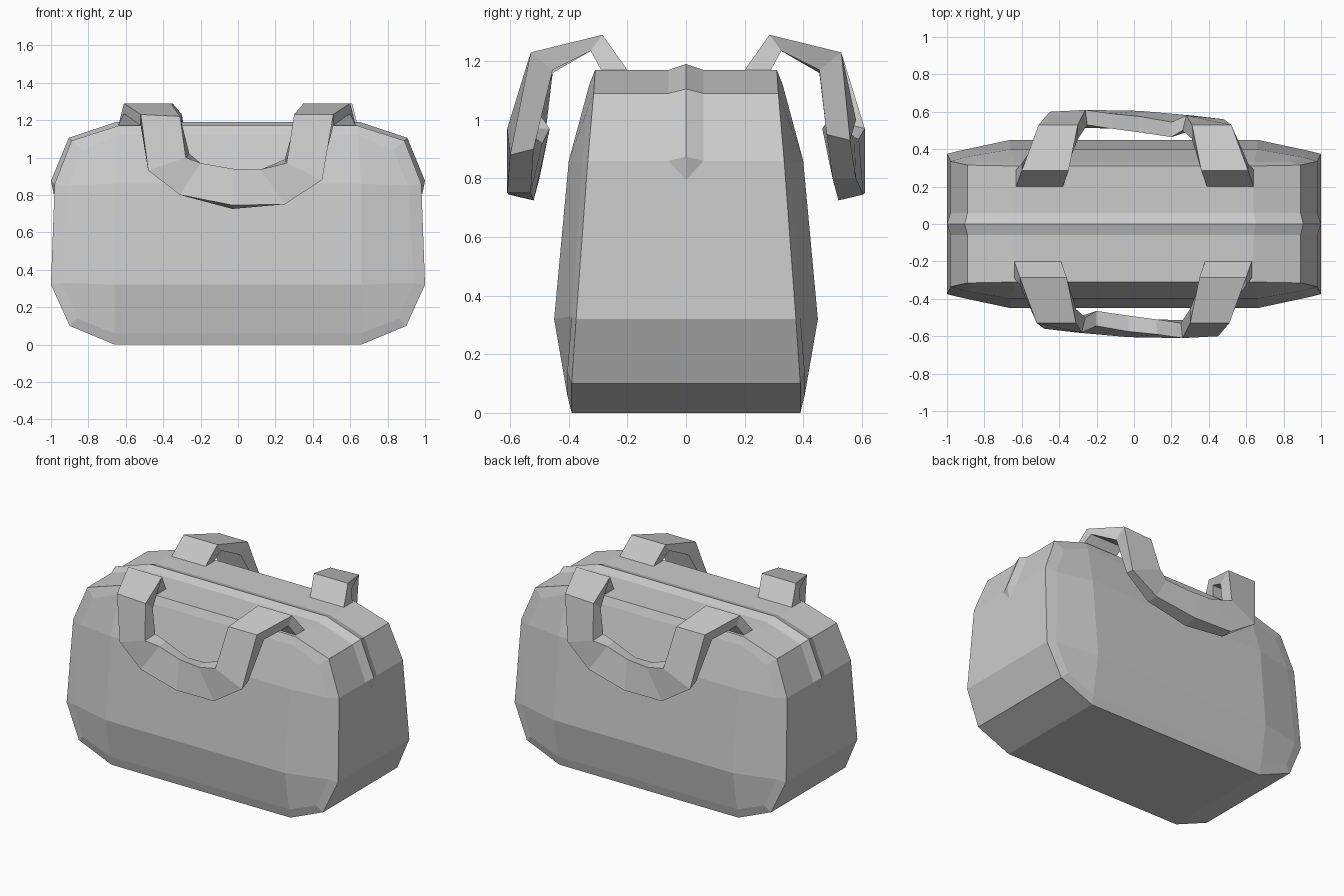
import bpy, bmesh
from mathutils import Vector

cube = bpy.data.objects.get("Cube")
if cube:
    bpy.data.objects.remove(cube, do_unlink=True)

grey = bpy.data.materials.new("grey fabric")
grey.use_nodes = True
GREY = (0.6, 0.6, 0.6, 1)
grey.diffuse_color = GREY
grey.node_tree.nodes["Principled BSDF"].inputs["Base Color"].default_value = GREY


def make_object(name, faces):
    """Build a flat shaded mesh from faces given as lists of points."""
    bm = bmesh.new()
    for face in faces:
        bm.faces.new([bm.verts.new(p) for p in face])
    bmesh.ops.remove_doubles(bm, verts=bm.verts, dist=0.0005)
    bmesh.ops.recalc_face_normals(bm, faces=bm.faces)
    mesh = bpy.data.meshes.new(name)
    bm.to_mesh(mesh)
    bm.free()
    mesh.materials.append(grey)
    obj = bpy.data.objects.new(name, mesh)
    bpy.context.collection.objects.link(obj)
    return obj


def flip(face, sx, sy):
    return [(x * sx, y * sy, z) for x, y, z in face]


# Bag body: outer rim, inset rim and the panel columns, from bottom to top
rim = [(.66, .39, 0), (.90, .39, .10), (1, .375, .32),
       (.98, .335, .86), (.89, .315, 1.09), (.64, .31, 1.17)]
inset = [(.66, .405, .06), (.86, .405, .14), (.94, .39, .33),
         (.91, .355, .85), (.83, .335, 1.04), (.64, .33, 1.12)]
column = [inset[0], (.66, .45, .32), (.66, .40, .86), inset[5]]

quarter = [[rim[i], rim[i + 1], inset[i + 1], inset[i]] for i in range(5)]
quarter += [[column[0], inset[1], inset[2], column[1]],
            [column[1], inset[2], inset[3], column[2]],
            [column[2], inset[3], inset[4], column[3]]]
body = [flip(f, sx, sy) for f in quarter for sx in (1, -1) for sy in (1, -1)]

# Middle of the front and back panels
centre = [rim[0]] + column + [rim[5]]
for lo, hi in zip(centre, centre[1:]):
    for sy in (1, -1):
        body.append(flip([lo, hi], 1, sy) + flip([hi, lo], -1, sy))

# Gusset running around the bag between the two rims
for lo, hi in zip(rim, rim[1:]):
    for sx in (1, -1):
        body.append(flip([lo, hi], sx, 1) + flip([hi, lo], sx, -1))
for p in (rim[0], rim[5]):
    body.append([flip([p], sx, sy)[0] for sx, sy in ((1, 1), (-1, 1), (-1, -1), (1, -1))])
make_object("bag_body", body)

# Raised zip ridge over the top and down both ends
base = [(.98, .06, .86), (.89, .06, 1.09), (.64, .06, 1.17)]
crest = [(1, 0, .875), (.905, 0, 1.105), (.65, 0, 1.19)]
tip = (.983, 0, .795)
ridge = []
for sy in (1, -1):
    for sx in (1, -1):
        ridge.append(flip([tip, base[0], crest[0]], sx, sy))
        for i in range(2):
            ridge.append(flip([base[i], base[i + 1], crest[i + 1], crest[i]], sx, sy))
    ridge.append(flip([base[2], crest[2]], 1, sy) + flip([crest[2], base[2]], -1, sy))
make_object("zip_ridge", ridge)

# Strap handle: outer edge, inner edge and thickness offset per station
strap = [
    ((-.64, -.20, 1.17), (-.39, -.20, 1.17), (0, -.09, 0)),
    ((-.61, -.285, 1.29), (-.36, -.285, 1.29), (0, -.04, -.055)),
    ((-.52, -.53, 1.23), (-.31, -.53, 1.22), (0, .075, -.06)),
    ((-.48, -.56, .93), (-.28, -.58, 1.0), (.02, .08, .02)),
    ((-.31, -.58, .80), (-.20, -.545, .97), (0, .08, 0)),
    ((-.03, -.605, .745), (-.03, -.575, .94), (0, .085, -.02)),
    ((.25, -.61, .75), (.12, -.59, .935), (0, .08, 0)),
    ((.45, -.60, .88), (.26, -.61, .97), (-.01, .08, .02)),
    ((.51, -.53, 1.23), (.30, -.53, 1.23), (0, .075, -.06)),
    ((.60, -.285, 1.29), (.35, -.285, 1.29), (0, -.04, -.055)),
    ((.63, -.20, 1.17), (.38, -.20, 1.17), (0, -.09, 0)),
]
rings = []
for a, b, off in strap:
    a, b, off = Vector(a), Vector(b), Vector(off)
    rings.append([a, b, b + off, a + off])
handle = [[r[k], r[(k + 1) % 4], s[(k + 1) % 4], s[k]]
          for r, s in zip(rings, rings[1:]) for k in range(4)]
handle += [rings[0], rings[-1]]
make_object("front_handle", handle)
make_object("back_handle", [flip(f, -1, -1) for f in handle])
